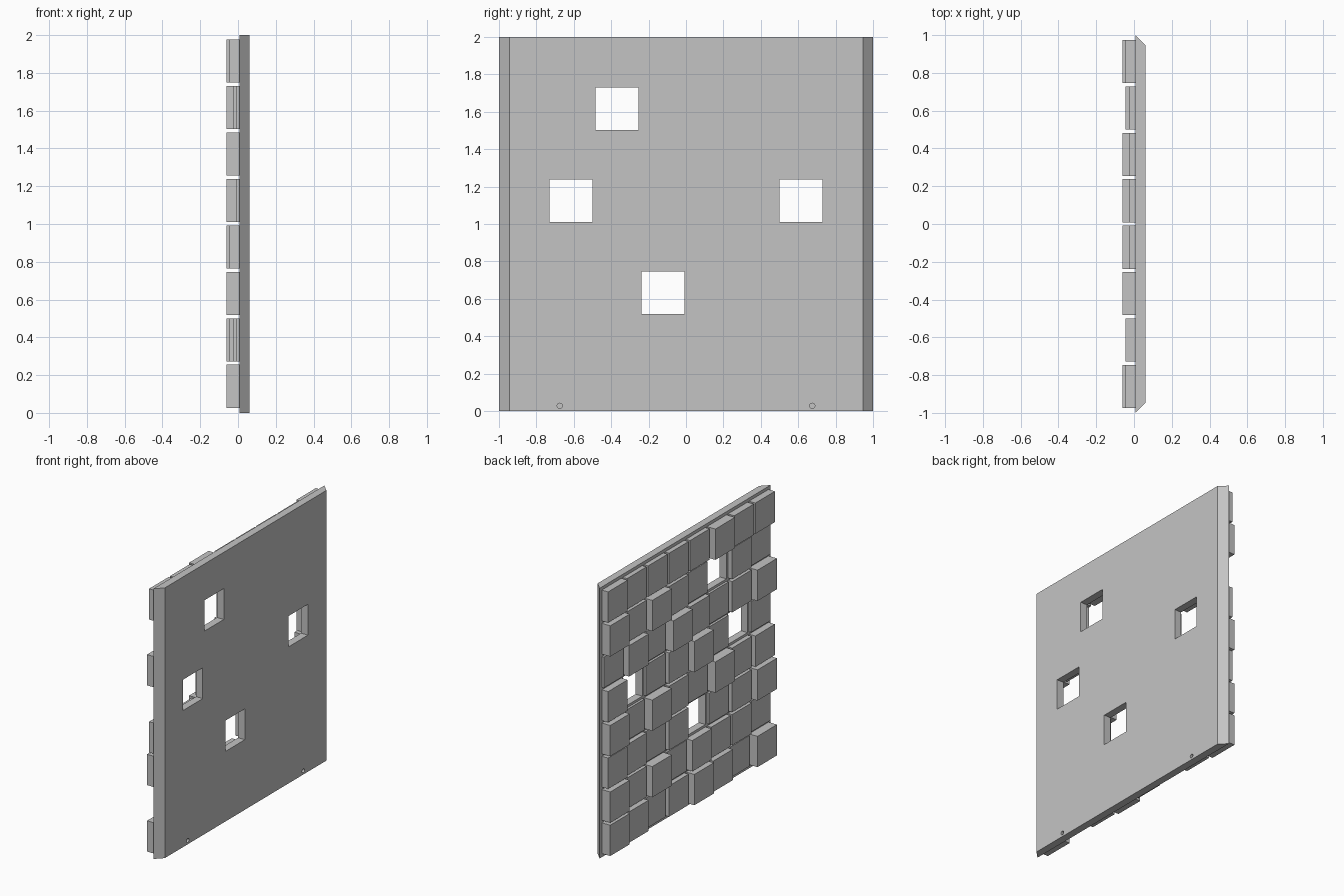
import bpy, bmesh, math
from mathutils import Matrix, Vector

cube = bpy.data.objects.get("Cube")
if cube:
    bpy.data.objects.remove(cube, do_unlink=True)

BACK, FRONT = 0.007, 0.062      # the panel's two faces along x
PITCH, TILE = 0.246, 0.228
STEP = 0.0173                   # height of one tile level

grey = bpy.data.materials.new("plain_grey")
grey.use_nodes = True
grey.diffuse_color = (0.55, 0.55, 0.55, 1)
grey.node_tree.nodes["Principled BSDF"].inputs["Base Color"].default_value = (0.55, 0.55, 0.55, 1)


def make_object(name, bm):
    bmesh.ops.recalc_face_normals(bm, faces=bm.faces)
    mesh = bpy.data.meshes.new(name)
    bm.to_mesh(mesh)
    bm.free()
    mesh.materials.append(grey)
    obj = bpy.data.objects.new(name, mesh)
    bpy.context.collection.objects.link(obj)
    return obj


def add_box(bm, x0, x1, y, z, size):
    place = Matrix.Translation(((x0 + x1) / 2, y, z))
    scale = Matrix.Diagonal((x1 - x0, size, size, 1))
    bmesh.ops.create_cube(bm, size=1, matrix=place @ scale)


def cell(col, row):
    return (col - 3.5) * PITCH, 1.002 + (row - 3.5) * PITCH


# Tile levels, top row first, each row from the -y side; 0 is a window
LEVELS = ["33422223",
          "12012424",
          "42124131",
          "10142103",
          "32412414",
          "42102123",
          "12231424",
          "41342134"]

# Panel with mitred vertical edges
bm = bmesh.new()
bevel = FRONT - BACK
outline = [(BACK, -1), (FRONT, bevel - 1), (FRONT, 1 - bevel), (BACK, 1)]
base = bm.faces.new([bm.verts.new((x, y, 0)) for x, y in outline])
top = bmesh.ops.extrude_face_region(bm, geom=[base])
bmesh.ops.translate(bm, vec=Vector((0, 0, 2)),
                    verts=[v for v in top["geom"] if isinstance(v, bmesh.types.BMVert)])
panel = make_object("panel", bm)

# Tiles, and cutters for the windows
tiles, cuts = bmesh.new(), bmesh.new()
for i, line in enumerate(LEVELS):
    for col, level in enumerate(map(int, line)):
        y, z = cell(col, 7 - i)
        if level:
            add_box(tiles, BACK - level * STEP, BACK + 0.002, y, z, TILE)
        else:
            add_box(cuts, BACK - 0.1, FRONT + 0.1, y, z, TILE)
make_object("raised_tiles", tiles)

# Two blind pin holes near the bottom edge
for side in (-1, 1):
    place = Matrix.Translation((FRONT, side * 0.675, 0.028))
    bmesh.ops.create_cone(cuts, cap_ends=True, segments=20, radius1=0.014, radius2=0.014,
                          depth=0.07, matrix=place @ Matrix.Rotation(math.pi / 2, 4, "Y"))
cutter = make_object("opening_cutter", cuts)
cutter.hide_render = True

cut = panel.modifiers.new("openings", "BOOLEAN")
cut.operation = "DIFFERENCE"
cut.solver = "EXACT"
cut.object = cutter
bpy.context.view_layer.objects.active = panel
bpy.ops.object.modifier_apply(modifier=cut.name)
bpy.data.objects.remove(cutter, do_unlink=True)
